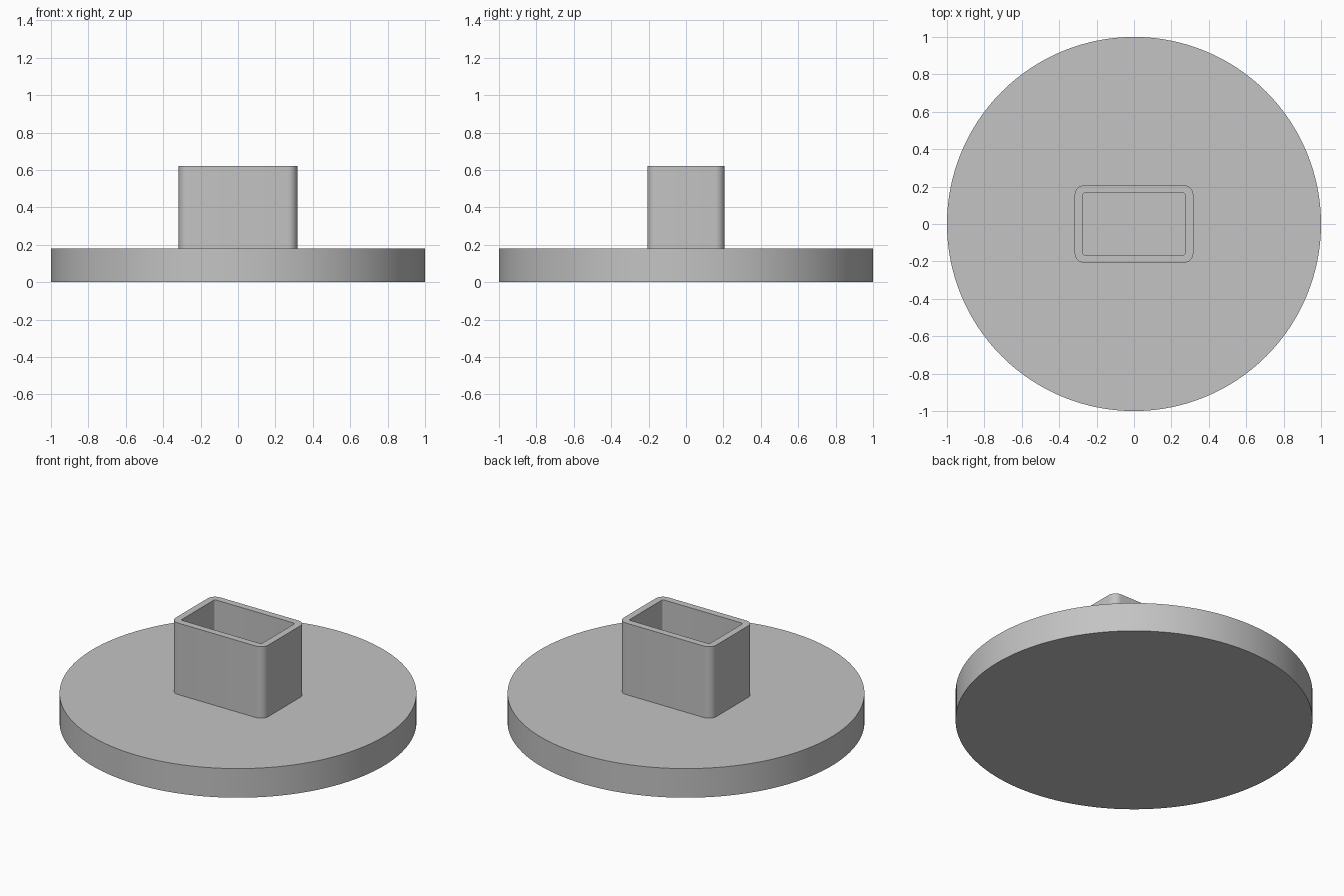
import bpy, bmesh
from math import cos, sin, pi, radians

default = bpy.data.objects.get("Cube")
if default:
    bpy.data.objects.remove(default, do_unlink=True)

BASE_TOP = 0.18
SOCKET_TOP = 0.622

grey = bpy.data.materials.new("plain_grey")
grey.use_nodes = True
colour = (0.55, 0.55, 0.55, 1)
grey.diffuse_color = colour
grey.node_tree.nodes["Principled BSDF"].inputs["Base Color"].default_value = colour


def finish(name, bm):
    """Turn a bmesh into a smooth object with sharp rims."""
    bmesh.ops.recalc_face_normals(bm, faces=bm.faces)
    mesh = bpy.data.meshes.new(name)
    bm.to_mesh(mesh)
    bm.free()
    mesh.materials.append(grey)
    obj = bpy.data.objects.new(name, mesh)
    bpy.context.collection.objects.link(obj)
    bpy.ops.object.select_all(action='DESELECT')
    obj.select_set(True)
    bpy.context.view_layer.objects.active = obj
    bpy.ops.object.shade_smooth_by_angle(angle=radians(30))
    return obj


def rounded_loop(bm, half_x, half_y, radius, z, steps=8):
    """Ring of vertices around a rounded rectangle."""
    verts = []
    for corner, (sx, sy) in enumerate([(1, 1), (-1, 1), (-1, -1), (1, -1)]):
        for i in range(steps + 1):
            a = (corner + i / steps) * pi / 2
            verts.append(bm.verts.new((sx * (half_x - radius) + radius * cos(a),
                                       sy * (half_y - radius) + radius * sin(a), z)))
    return verts


def bridge(bm, a, b):
    for i in range(len(a)):
        j = (i + 1) % len(a)
        bm.faces.new((a[i], a[j], b[j], b[i]))


# Round base plate
bm = bmesh.new()
bmesh.ops.create_cone(bm, cap_ends=True, segments=128, radius1=1, radius2=1, depth=BASE_TOP)
bmesh.ops.translate(bm, verts=bm.verts, vec=(0, 0, BASE_TOP / 2))
finish("base_plate", bm)

# Rectangular socket wall, open at the top, standing on the plate
bm = bmesh.new()
outer = (0.317, 0.207, 0.05)
inner = (0.275, 0.165, 0.012)
rings = [rounded_loop(bm, *size, z) for size, z in (
    (outer, BASE_TOP), (outer, SOCKET_TOP), (inner, SOCKET_TOP), (inner, BASE_TOP))]
for lower, upper in zip(rings, rings[1:]):
    bridge(bm, lower, upper)
bridge(bm, rings[-1], rings[0])
finish("socket_wall", bm)
